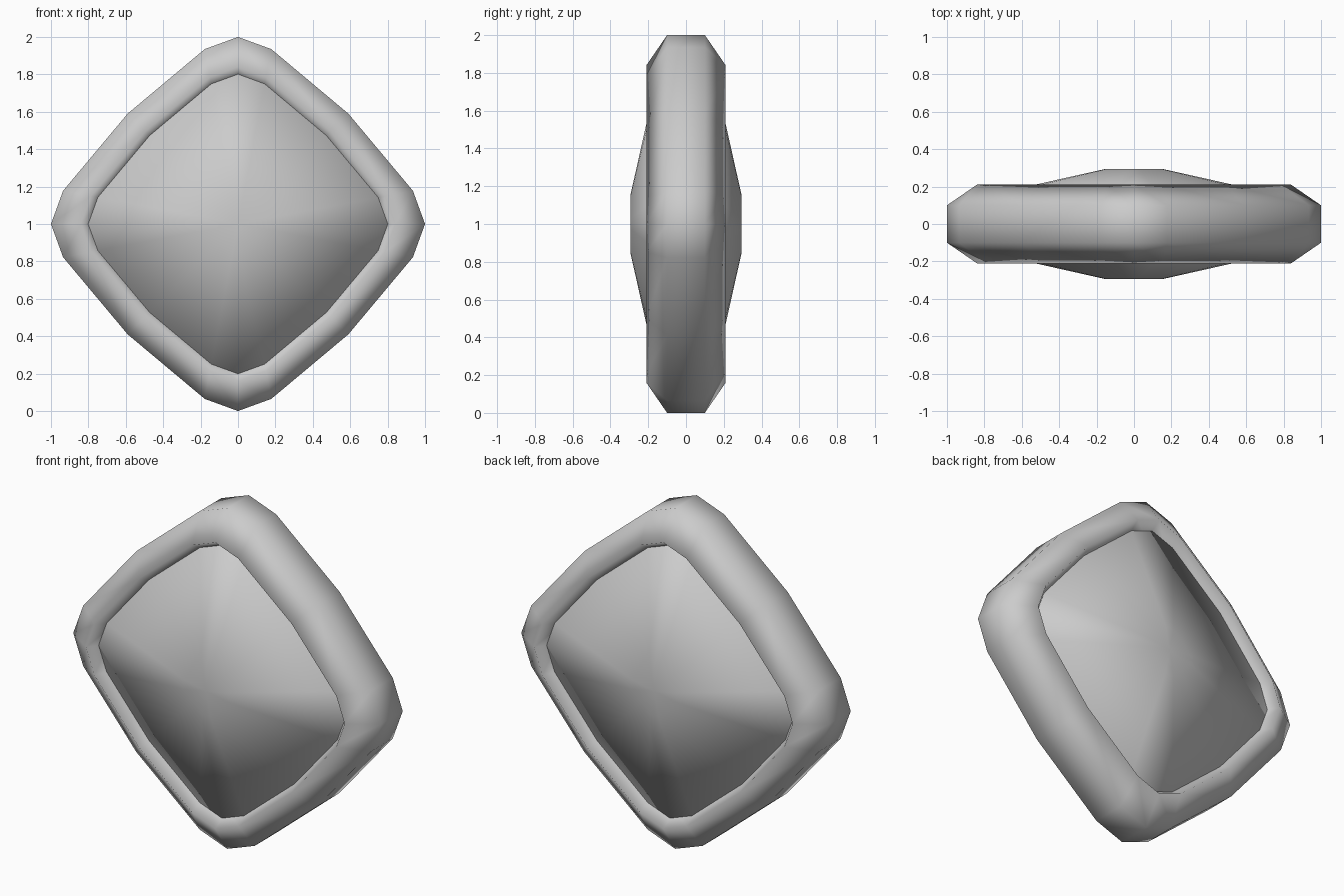
import bpy, bmesh

cube = bpy.data.objects.get("Cube")
if cube:
    bpy.data.objects.remove(cube, do_unlink=True)

grey = bpy.data.materials.new("light_grey")
grey.use_nodes = True
colour = (0.6, 0.6, 0.6, 1)
grey.diffuse_color = colour
grey.node_tree.nodes["Principled BSDF"].inputs["Base Color"].default_value = colour

# Rounded diamond outline: one quarter, turned four times
outline = []
quarter = [(0, 1), (0.178, 0.935), (0.59, 0.59), (0.935, 0.178)]
for turn in range(4):
    outline += quarter
    quarter = [(z, -x) for x, z in quarter]


def build(name, profile, closed):
    """Sweep a (scale, depth) profile round the outline; cap it unless it is closed."""
    bm = bmesh.new()
    rings = [[bm.verts.new((x * s, y, z * s + 1)) for x, z in outline]
             for s, y in profile]
    n = len(outline)
    pairs = list(zip(rings, rings[1:]))
    if closed:
        pairs.append((rings[-1], rings[0]))
    else:
        for ring, (s, y) in ((rings[0], profile[0]), (rings[-1], profile[-1])):
            centre = bm.verts.new((0, y, 1))
            for i in range(n):
                bm.faces.new((centre, ring[i], ring[(i + 1) % n]))
    for a, b in pairs:
        for i in range(n):
            j = (i + 1) % n
            bm.faces.new((a[i], a[j], b[j], b[i]))
    bmesh.ops.recalc_face_normals(bm, faces=bm.faces)
    for f in bm.faces:
        f.smooth = True
    mesh = bpy.data.meshes.new(name)
    bm.to_mesh(mesh)
    bm.free()
    mesh.materials.append(grey)
    obj = bpy.data.objects.new(name, mesh)
    bpy.context.collection.objects.link(obj)
    return obj


def mirrored(half):
    return half + [(s, -y) for s, y in reversed(half)]


# Thick bevelled rim
build("rim", mirrored([(0.77, 0.1), (0.84, 0.21), (1, 0.1)]), True)

# Shallow domed faces on both sides, set just below the rim
build("domed_core", mirrored([(0.15, 0.295), (0.81, 0.147)]), False)
